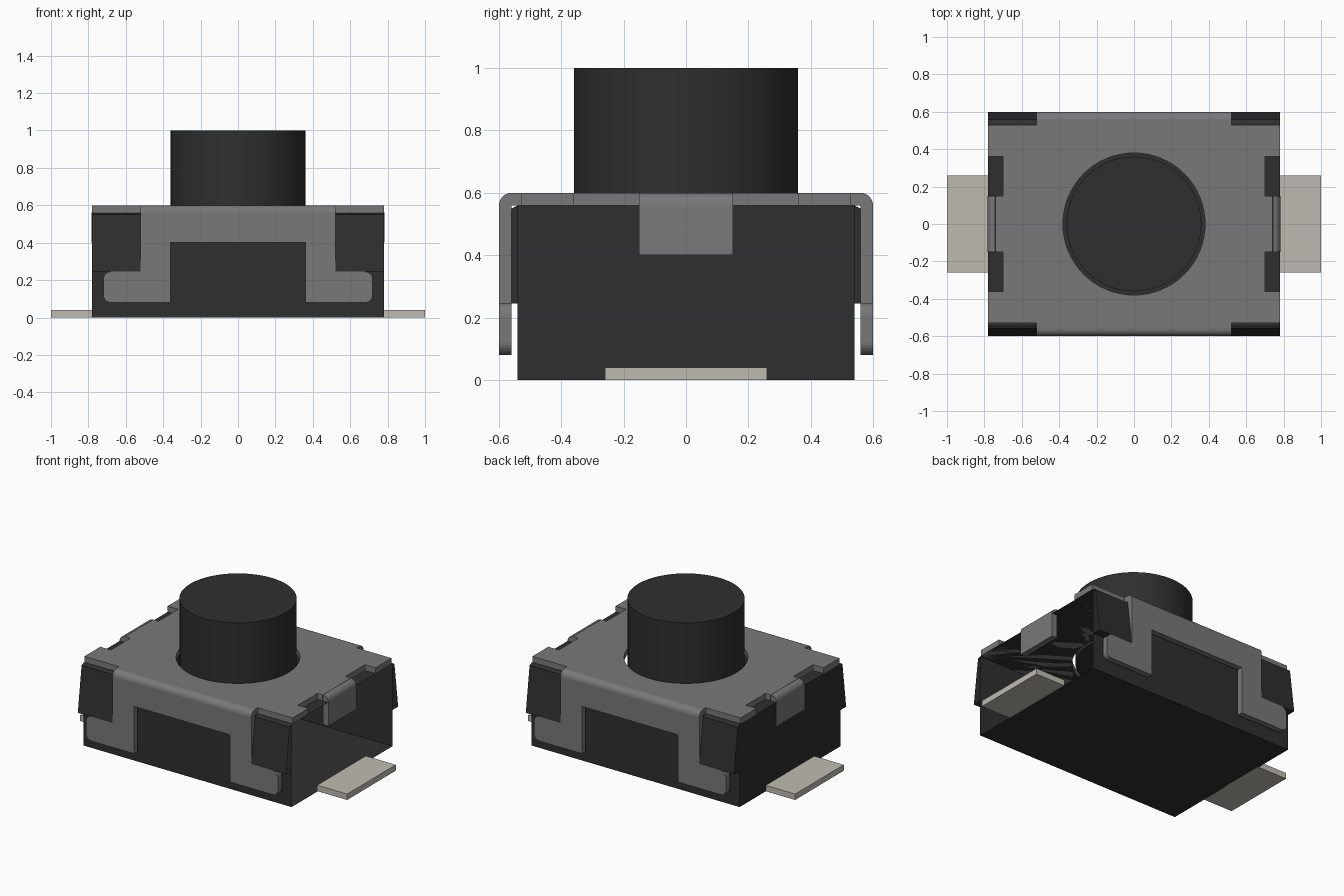
import bpy, bmesh, math
from mathutils import Vector

if "Cube" in bpy.data.objects:
    bpy.data.objects.remove(bpy.data.objects["Cube"])


def material(name, r, g, b):
    m = bpy.data.materials.new(name)
    m.use_nodes = True
    m.diffuse_color = (r, g, b, 1)
    m.node_tree.nodes["Principled BSDF"].inputs["Base Color"].default_value = (r, g, b, 1)
    return m


BLACK = material("black_plastic", 0.028, 0.028, 0.028)
STEEL = material("grey_steel", 0.19, 0.19, 0.19)
TIN = material("tinned_metal", 0.52, 0.5, 0.44)

HX, HY, TOP, SHEET = 0.78, 0.54, 0.56, 0.04   # body half sizes, body top, sheet thickness
HOLE, BUTTON = 0.38, 0.36


def finish(bm, name, mat, smooth=False):
    bmesh.ops.recalc_face_normals(bm, faces=bm.faces)
    mesh = bpy.data.meshes.new(name)
    bm.to_mesh(mesh)
    bm.free()
    mesh.materials.append(mat)
    ob = bpy.data.objects.new(name, mesh)
    bpy.context.collection.objects.link(ob)
    if smooth:
        bpy.ops.object.select_all(action="DESELECT")
        ob.select_set(True)
        bpy.context.view_layer.objects.active = ob
        bpy.ops.object.shade_smooth_by_angle(angle=math.radians(35))
    return ob


def loop(bm, points):
    vs = [bm.verts.new(p) for p in points]
    return [bm.edges.new((a, b)) for a, b in zip(vs, vs[1:] + vs[:1])]


def circle(r, z, n=64):
    return [(r * math.cos(t * math.tau / n), r * math.sin(t * math.tau / n), z) for t in range(n)]


def fill(bm, *outlines):
    edges = [e for o in outlines for e in loop(bm, o)]
    return bmesh.ops.triangle_fill(bm, edges=edges, use_beauty=True, normal=(0, 0, 0))["geom"]


def prism(name, mat, outlines, offset, smooth=False, open_x=None):
    """Fill outlines and extrude them; open_x drops end faces at those x values."""
    bm = bmesh.new()
    fill(bm, *outlines)
    new = bmesh.ops.extrude_face_region(bm, geom=bm.faces[:], use_keep_orig=True)["geom"]
    bmesh.ops.translate(bm, vec=Vector(offset), verts=[v for v in new if isinstance(v, bmesh.types.BMVert)])
    if open_x:
        ends = [f for f in bm.faces if any(all(abs(v.co.x - x) < 0.001 for v in f.verts) for x in open_x)]
        bmesh.ops.delete(bm, geom=ends, context="FACES")
    return finish(bm, name, mat, smooth)


def box(name, mat, lo, hi):
    base = [(lo[0], lo[1], lo[2]), (hi[0], lo[1], lo[2]), (hi[0], hi[1], lo[2]), (lo[0], hi[1], lo[2])]
    return prism(name, mat, [base], (0, 0, hi[2] - lo[2]))


def arc(cx, cy, r, a0, a1, n=6):
    return [(cx + r * math.cos(math.radians(a0 + (a1 - a0) * i / n)),
             cy + r * math.sin(math.radians(a0 + (a1 - a0) * i / n))) for i in range(n + 1)]


# Hollow body shell: open at the +x end, round opening in the top
bm = bmesh.new()
bmesh.ops.create_cube(bm, size=1)
for v in bm.verts:
    v.co = (v.co.x * 2 * HX, v.co.y * 2 * HY, (v.co.z + 0.5) * TOP)
bm.normal_update()
gone = [f for f in bm.faces if f.normal.x > 0.9 or f.normal.z > 0.9]
bmesh.ops.delete(bm, geom=gone, context="FACES_ONLY")
fill(bm, [(-HX, -HY, TOP), (HX, -HY, TOP), (HX, HY, TOP), (-HX, HY, TOP)], circle(HOLE, TOP))
bmesh.ops.remove_doubles(bm, verts=bm.verts, dist=0.0001)
finish(bm, "body_shell", BLACK)

# Push button
prism("button", BLACK, [circle(BUTTON, TOP)], (0, 0, 1 - TOP), smooth=True)

# Cover plate with notched rim and round hole
quarter = [(0.52, 0.56), (0.52, 0.53), (HX, 0.53), (HX, 0.36), (0.70, 0.36), (0.70, 0.15), (0.74, 0.15)]
half = quarter + [(x, -y) for x, y in reversed(quarter)]
rim = half + [(-x, -y) for x, y in half]
prism("cover_plate", STEEL, [[(x, y, TOP) for x, y in rim], circle(HOLE, TOP)], (0, 0, SHEET), smooth=True)

# Side panel outline: a band with two legs and rounded outward feet
side = [(0, 0.40), (0.36, 0.40), (0.36, 0.08)]
side += arc(0.68, 0.12, 0.04, -90, 0) + arc(0.68, 0.205, 0.04, 0, 90)
side += [(0.52, 0.245), (0.52, TOP)]
panel = side[1:] + [(-x, z) for x, z in reversed(side[1:])]
bend = arc(0, TOP, SHEET, 0, 90)

for s, end in ((-1, "front"), (1, "back")):
    prism(end + "_cover_panel", STEEL, [[(x, s * 0.56, z) for x, z in panel]], (0, s * SHEET, 0))
    prism(end + "_cover_bend", STEEL,
          [[(-0.52, s * (0.56 + d), z) for d, z in bend] + [(-0.52, s * 0.56, TOP)]],
          (1.04, 0, 0), smooth=True)
    # Wedge wings at the corners, tapering out towards the bottom
    wedge = [(HY, TOP), (0.56, 0.55), (0.60, 0.245), (HY, 0.245)]
    prism(end + "_left_wing", BLACK, [[(0.52, s * y, z) for y, z in wedge]], (0.26, 0, 0), open_x=(0.52, HX))
    prism(end + "_right_wing", BLACK, [[(-HX, s * y, z) for y, z in wedge]], (0.26, 0, 0))

for s, end in ((-1, "right"), (1, "left")):
    # Bent tab lying flush with the end wall
    tab = [(0.742 + d, z) for d, z in bend] + [(0.742, TOP), (0.742, 0.40), (0.782, 0.40)]
    prism(end + "_cover_tab", STEEL, [[(s * x, -0.15, z) for x, z in tab]], (0, 0.30, 0), smooth=True)
    # Flat solder lead
    x0, x1 = sorted((s * 0.775, s))
    box(end + "_lead", TIN, (x0, -0.26, 0), (x1, 0.26, 0.04))
